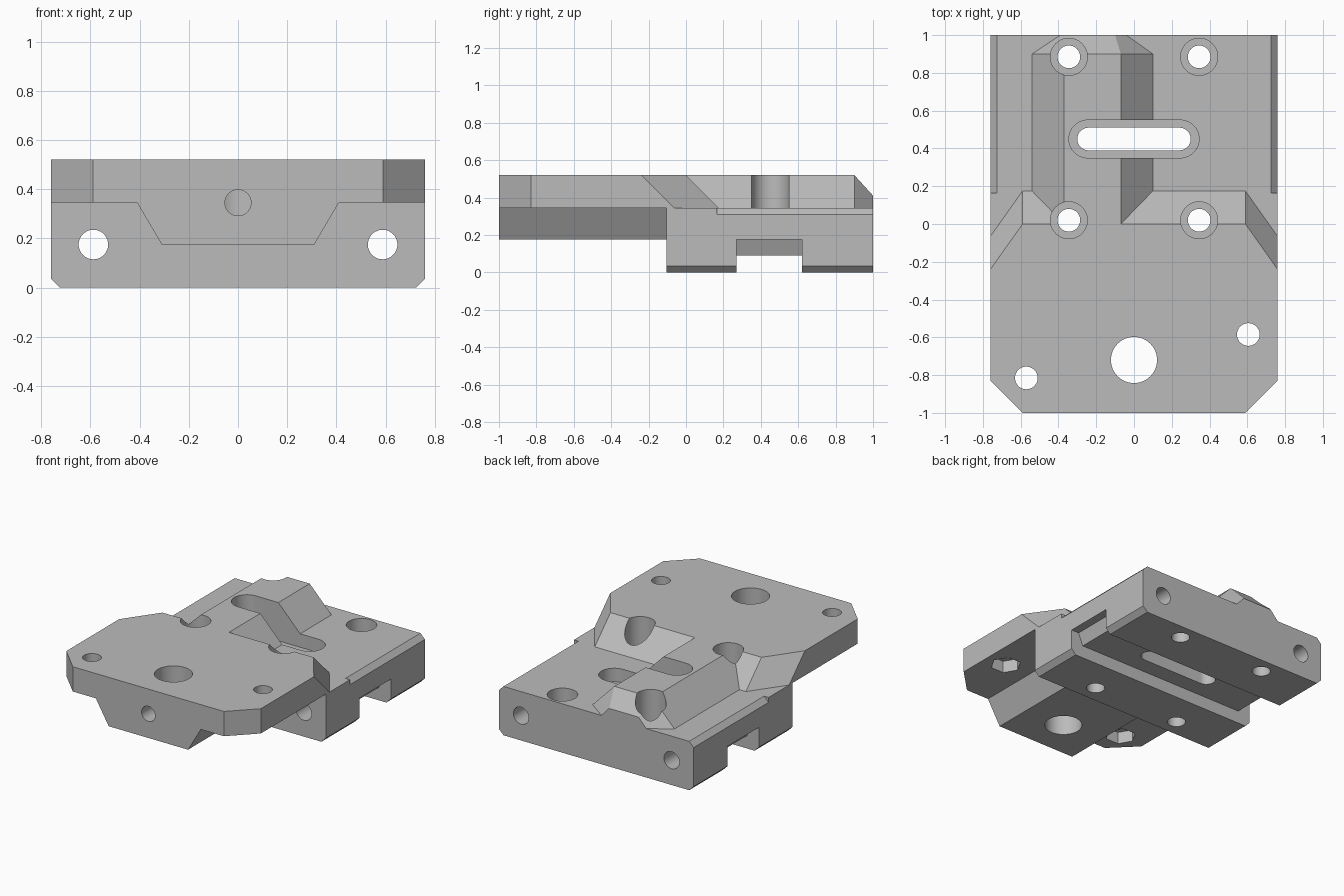
import bpy, bmesh, math
from mathutils import Vector

cube = bpy.data.objects.get("Cube")
if cube:
    bpy.data.objects.remove(cube, do_unlink=True)

grey = bpy.data.materials.new("plain grey")
grey.use_nodes = True
grey.diffuse_color = (0.5, 0.5, 0.5, 1)
grey.node_tree.nodes["Principled BSDF"].inputs["Base Color"].default_value = (0.5, 0.5, 0.5, 1)


def hull(name, points):
    """Convex solid around the given points."""
    bm = bmesh.new()
    for p in points:
        bm.verts.new(p)
    bmesh.ops.convex_hull(bm, input=bm.verts)
    bmesh.ops.dissolve_limit(bm, angle_limit=0.01, verts=bm.verts, edges=bm.edges)
    bmesh.ops.recalc_face_normals(bm, faces=bm.faces)
    mesh = bpy.data.meshes.new(name)
    bm.to_mesh(mesh)
    bm.free()
    mesh.materials.append(grey)
    obj = bpy.data.objects.new(name, mesh)
    bpy.context.collection.objects.link(obj)
    return obj


def along_y(section, y0, y1):
    return [(x, y, z) for x, z in section for y in (y0, y1)]


def box(x0, x1, y0, y1, z0, z1):
    return [(x, y, z) for x in (x0, x1) for y in (y0, y1) for z in (z0, z1)]


def mirrored(section):
    return [(s * a, b) for a, b in section for s in (-1, 1)]


def rod(start, end, radius, sides=48):
    """Points of a cylinder between two ends."""
    a, b = Vector(start), Vector(end)
    turn = (b - a).to_track_quat('Z', 'Y')
    ring = [turn @ Vector((radius * math.cos(t), radius * math.sin(t), 0))
            for t in (2 * math.pi * i / sides for i in range(sides))]
    return [c + r for c in (a, b) for r in ring]


def combine(target, points, operation, name="cutter"):
    tool = hull(name, points)
    tool.hide_render = True
    mod = target.modifiers.new(name, 'BOOLEAN')
    mod.operation = operation
    mod.solver = 'EXACT'
    mod.object = tool
    bpy.context.view_layer.objects.active = target
    bpy.ops.object.modifier_apply(modifier=mod.name)
    bpy.data.objects.remove(tool, do_unlink=True)


W, DECK, TOP = 0.76, 0.345, 0.52

# Rear block with chamfered lower edges
body = hull("mounting_block", along_y(
    mirrored([(W - 0.035, 0), (W, 0.035), (W, DECK)]), -0.105, 1))

# Raised front plate with cut corners and a sloping rear edge
front = [(0.59, -1), (W, -0.83)]
plate = [(x, y, z) for x, y in mirrored(front) for z in (DECK, TOP)]
for x, y in mirrored([(W, -0.24), (0.59, 0)]):
    plate += [(x, y, TOP), (x, y + TOP - DECK, DECK)]
combine(body, plate, 'UNION', "front_plate")

# Tapered keel below the plate
combine(body, along_y(mirrored([(0.31, 0.175), (0.41, DECK), (0.41, 0.4)]), -1, -0.05),
        'UNION', "keel")

# Off-centre ridge with a tapered rear end
ridge = along_y([(-0.54, 0.3), (-0.54, DECK), (-0.37, TOP),
                 (-0.07, TOP), (0.1, DECK), (0.1, 0.3)], -0.1, 0.9)
combine(body, ridge, 'UNION', "ridge")
tail = [(-0.54, 0.9, DECK), (-0.37, 0.9, TOP), (-0.07, 0.9, TOP), (0.1, 0.9, DECK),
        (-0.39, 1, DECK), (-0.33, 1, 0.41), (-0.1, 1, 0.41), (-0.04, 1, DECK)]
combine(body, tail, 'UNION', "ridge_tail")

# Chamfers on the upper side edges of the block
for s in (-1, 1):
    edge = [(s * (W - 0.035), DECK), (s * (W + 0.05), DECK - 0.085),
            (s * (W + 0.05), DECK + 0.05), (s * (W - 0.035), DECK + 0.05)]
    combine(body, along_y(edge, 0.165, 1.1), 'DIFFERENCE')

# Cross channel below, with deeper bevelled ends
combine(body, box(-1, 1, 0.27, 0.62, -0.1, 0.09), 'DIFFERENCE')
for s in (-1, 1):
    end = [(s * 0.665, 0.09), (s * 0.7, 0.125), (s * 0.7, 0.175), (s, 0.175), (s, 0.09)]
    combine(body, along_y(end, 0.27, 0.62), 'DIFFERENCE')

# Counterbored screw holes
for x in (-0.345, 0.345):
    for y in (0.02, 0.885):
        combine(body, rod((x, y, 0.25), (x, y, 1), 0.098), 'DIFFERENCE')
        combine(body, rod((x, y, -0.1), (x, y, 1), 0.06), 'DIFFERENCE')

# Counterbored long slot
for reach, radius, bottom in ((0.245, 0.1, 0.25), (0.24, 0.06, -0.1)):
    slot = [p for x in (-reach, reach)
            for p in rod((x, 0.45, bottom), (x, 0.45, 1), radius)]
    combine(body, slot, 'DIFFERENCE')

# Large plate hole, and small holes with hexagonal pockets beneath
combine(body, rod((0, -0.72, 0), (0, -0.72, 1), 0.122), 'DIFFERENCE')
for x, y in ((0.605, -0.585), (-0.57, -0.815)):
    combine(body, rod((x, y, 0.1), (x, y, 1), 0.06), 'DIFFERENCE')
    combine(body, rod((x, y, 0.2), (x, y, 0.43), 0.1, 6), 'DIFFERENCE')

# Front set-screw hole and two long holes through the block
combine(body, rod((0, -1.1, DECK), (0, -0.72, DECK), 0.053), 'DIFFERENCE')
for x in (-0.588, 0.588):
    combine(body, rod((x, -0.3, 0.175), (x, 1.1, 0.175), 0.06), 'DIFFERENCE')

# Smooth bores, crisp edges
bpy.ops.object.select_all(action='DESELECT')
body.select_set(True)
bpy.context.view_layer.objects.active = body
bpy.ops.object.shade_smooth_by_angle(angle=math.radians(30))
